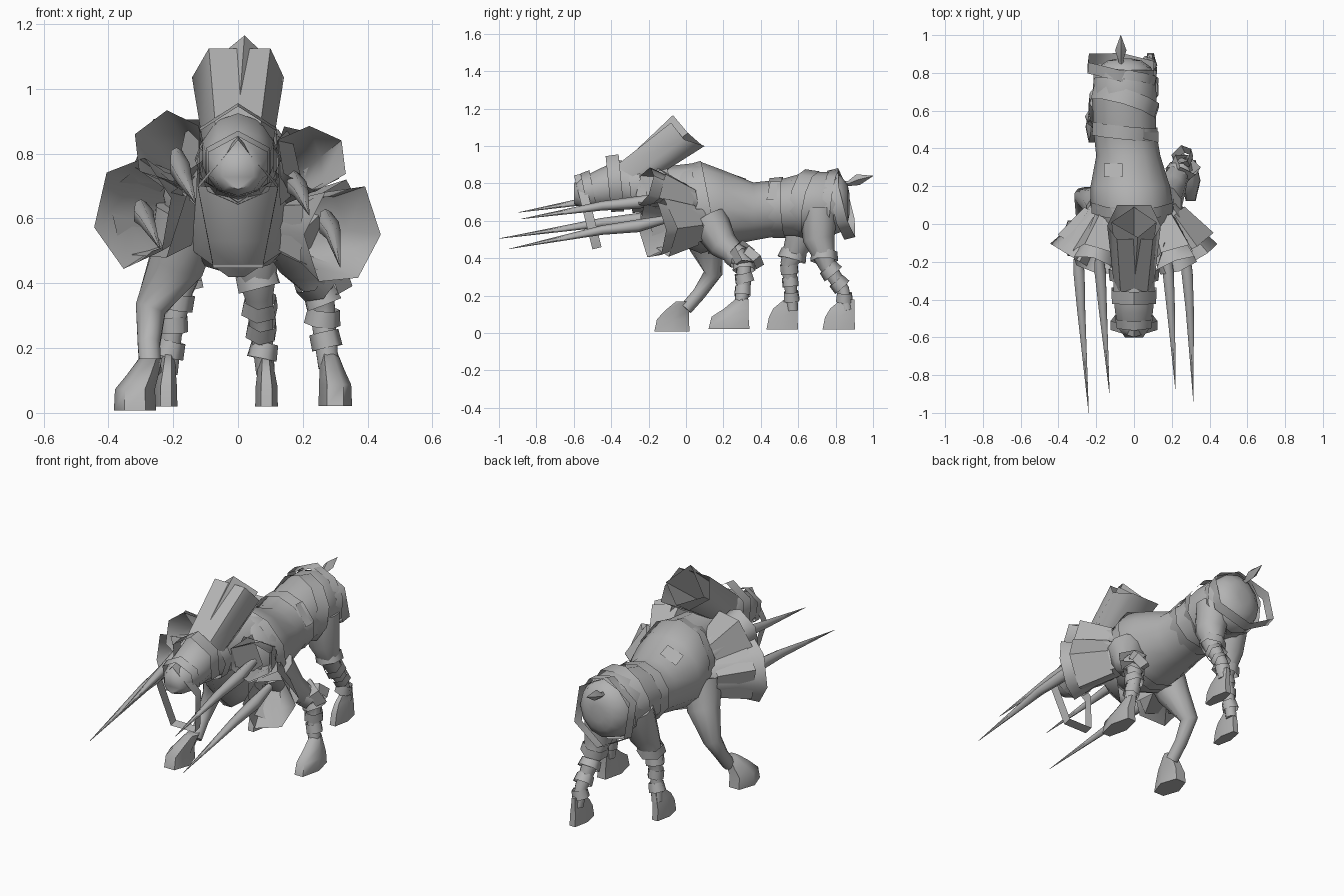
import bpy, math, random
from mathutils import Vector

random.seed(4)
grey = bpy.data.materials.new("stone_grey")
grey.diffuse_color = (0.45, 0.45, 0.45, 1)
X, Y, Z = Vector((1, 0, 0)), Vector((0, 1, 0)), Vector((0, 0, 1))


def mesh(name, verts, faces):
    me = bpy.data.meshes.new(name)
    me.from_pydata([tuple(v) for v in verts], [], faces)
    me.materials.append(grey)
    ob = bpy.data.objects.new(name, me)
    bpy.context.collection.objects.link(ob)
    return ob


def tube(name, path, n=8, ref=X, axes=None, cap=True, start=90, jag=0.0):
    """Loft elliptical rings (x, y, z, ra, rb) along a path."""
    pts = [Vector(p[:3]) for p in path]
    verts, faces = [], []
    for i, p in enumerate(path):
        if axes:
            a, b = axes
        else:
            t = (pts[min(i + 1, len(pts) - 1)] - pts[max(i - 1, 0)]).normalized()
            a = (ref - t * ref.dot(t)).normalized()
            b = t.cross(a)
        ra, rb = p[3], p[-1]
        last = i == len(path) - 1
        for k in range(n):
            an = math.radians(start) + 2 * math.pi * k / n
            s = 1 + (random.uniform(-jag, jag) if last else 0)
            verts.append(pts[i] + (a * math.cos(an) * ra + b * math.sin(an) * rb) * s)
    for i in range(len(path) - 1):
        for k in range(n):
            q = i * n + k
            r = i * n + (k + 1) % n
            faces.append((q, r, r + n, q + n))
    if cap:
        faces += [tuple(range(n))[::-1], tuple(range(len(verts) - n, len(verts)))]
    return mesh(name, verts, faces)


def band(name, c, d, ra, rb, width=0.06, n=8, flare=1.05, start=90):
    """Cloth strip wrapped round the direction d."""
    c, d = Vector(c), Vector(d).normalized()
    ref = Z if abs(d.y) < 0.3 and abs(d.z) < 0.3 else X
    h = d * width / 2
    path = [(*(c - h), ra, rb), (*(c + h), ra * flare, rb * flare)]
    return tube(name, path, n, ref, cap=False, start=start)


# Torso, rump to chest: x, y, z, half width, half height
torso = [(-.05, .875, .69, .04, .05), (-.05, .865, .69, .09, .1), (-.05, .83, .69, .14, .15),
         (-.05, .76, .69, .165, .172), (-.05, .65, .69, .17, .172), (-.05, .5, .67, .165, .15),
         (-.03, .36, .65, .17, .155), (-.02, .2, .665, .21, .205), (-.01, .08, .67, .22, .245),
         (0, -.03, .68, .17, .21), (0, -.1, .66, .11, .15)]
tube("torso", torso, 12, axes=(X, Z))

# Neck and head
head = [(0, .06, .74, .15, .17), (0, -.12, .76, .13, .13), (0, -.25, .78, .115, .12),
        (0, -.36, .80, .115, .125), (0, -.47, .77, .105, .105), (0, -.56, .75, .08, .08),
        (0, -.6, .745, .05, .055)]
tube("head", head, 10, axes=(X, Z))

# Pointed bib on the chest
mesh("chest_bib", [(-.11, -.2, .7), (.11, -.2, .7), (.11, -.13, .53), (.02, -.09, .42),
                   (-.03, -.09, .42), (-.11, -.13, .53), (0, -.26, .69), (0, -.2, .53),
                   (-.14, .02, .5), (.14, .02, .5), (-.17, 0, .7), (.17, 0, .7)],
     [(0, 6, 7, 5), (6, 1, 2, 7), (5, 7, 3, 4), (7, 2, 3), (5, 4, 8), (3, 2, 9),
      (0, 5, 8, 10), (1, 11, 9, 2)])

# Head crest: two nested open sleeves sweeping up and back
crest_base = [(-.07, -.38, .89), (.07, -.38, .89), (.11, -.29, .84),
              (.07, -.2, .81), (-.07, -.2, .81), (-.11, -.29, .84)]
crest_mouth = [(-.09, -.08, 1.125), (.1, -.08, 1.125), (.142, -.01, 1.035),
               (.09, .1, 1.0), (-.09, .1, 1.0), (-.142, -.01, 1.035)]
mesh("head_crest", crest_base + crest_mouth,
     [(k, (k + 1) % 6, (k + 1) % 6 + 6, k + 6) for k in range(6)])
inner_base = [(0, -.36, .89), (.08, -.28, .85), (0, -.2, .82), (-.08, -.28, .85)]
inner_mouth = [(.02, -.07, 1.165), (.12, .01, 1.07), (0, .09, 1.0), (-.12, .01, 1.05)]
mesh("crest_lining", inner_base + inner_mouth,
     [(k, (k + 1) % 4, (k + 1) % 4 + 4, k + 4) for k in range(4)])
for s in (-1, 1):
    mesh("neck_rag", [(s * .12, -.24, .84), (s * .16, -.1, .88), (s * .2, -.06, .7),
                      (s * .13, -.2, .64)], [(0, 1, 2, 3)])

# Spindle tail
tube("tail", [(-.06, .82, .80, .012), (-.07, .87, .80, .014), (-.07, .92, .82, .03),
              (-.07, 1.0, .84, .001)], 4)

# Shoulder sleeves with ragged open mouths: root, mouth, radii, first corner
sleeves = [((-.13, .06, .72), (-.21, -.22, .82), .12, .12, 10),
           ((-.16, .08, .62), (-.32, -.18, .62), .17, .14, 45),
           ((.13, .06, .70), (.23, -.22, .79), .11, .12, 0),
           ((.16, .08, .58), (.32, -.18, .55), .16, .14, 30)]
for root, mouth, ra, rb, st in sleeves:
    r, m = Vector(root), Vector(mouth)
    tube("shoulder_sleeve", [(*r, ra * .6, rb * .6), (*r.lerp(m, .55), ra * .75, rb * .75),
                             (*m, ra, rb)], 6, Z, cap=False, jag=.1, start=st)
    tube("sleeve_layer", [(*r.lerp(m, .15), ra * .7, rb * .7),
                          (*r.lerp(m, .8), ra * 1.05, rb * 1.05)], 5, Z, cap=False, jag=.12,
         start=st + 25)

# Long tusks: base, middle, tip
tusks = [((-.19, -.1, .80), (-.165, -.45, .72), (-.13, -.895, .645)),
         ((-.30, -.1, .64), (-.28, -.45, .59), (-.24, -1.0, .505)),
         ((.17, -.1, .73), (.195, -.45, .68), (.22, -.88, .61)),
         ((.27, -.1, .61), (.295, -.45, .55), (.315, -.945, .45))]
for b, m, t in tusks:
    q = Vector(b).lerp(Vector(m), .45) + Vector((0, 0, -.01))
    tube("tusk", [(*b, .02), (*q, .034), (*m, .025), (*t, .001)], 6)

# Legs: joint path and hoof (x, back y, front y, half width, base z)
legs = {
    "front_left": ([(-.15, .07, .62, .11), (-.19, .11, .46, .09), (-.27, .145, .32, .05),
                    (-.275, .07, .21, .036), (-.27, 0, .13, .035)], (-.318, .02, -.17, .065, .008)),
    "front_right": ([(.15, .12, .6, .11), (.2, .2, .47, .08), (.255, .31, .38, .045),
                     (.265, .31, .27, .038), (.28, .29, .14, .033)], (.3, .34, .12, .052, .022)),
    "hind_left": ([(-.14, .66, .66, .1), (-.165, .61, .5, .08), (-.185, .55, .37, .045),
                   (-.205, .56, .24, .033), (-.215, .57, .12, .03)], (-.222, .6, .43, .035, .02)),
    "hind_right": ([(.03, .71, .66, .1), (.05, .71, .5, .085), (.065, .755, .36, .045),
                    (.075, .84, .23, .034), (.085, .86, .12, .03)], (.088, .905, .73, .035, .02)),
}
for name, (path, (x, back, front, w, z)) in legs.items():
    tube(name + "_leg", path, 10)
    mid, h, ax = (back + front) / 2, (back - front) / 2, path[-1][0]
    # Hoof with a blunt toe sloping up to the ankle
    rings = [(x, mid, z, w, h), (x, mid + h * .05, z + .065, w * .95, h * .9),
             ((x + ax) / 2, back - .07, z + .11, w * .75, .065),
             (ax, back - .04, z + .16, w * .55, .035)]
    tube(name + "_hoof", [(*r[:4], r[4] * 1.15) for r in rings], 6, axes=(X, Y), start=0)
    if name == "front_left":
        continue
    # Wrappings down the shin
    for i, f in ((1, .65), (2, .2), (2, .75), (3, .35)):
        c = Vector(path[i]).lerp(Vector(path[i + 1]), f)
        d = (Vector(path[i + 1][:3]) - Vector(path[i][:3])).normalized()
        d += Vector((random.uniform(-.35, .35), random.uniform(-.3, .3), 0))
        r = c[3] * 1.08 + .007
        band(name + "_wrap", c[:3], d, r, r, .05, 6, random.uniform(1, 1.15),
             random.uniform(0, 60))
# Loose knot at the bent front elbow
band("elbow_knot", (.27, .3, .42), (.5, .6, .5), .07, .06, .06, 5, 1.2)
band("elbow_knot", (.26, .35, .4), (-.3, .5, .5), .05, .06, .05, 5, 1.2)

# Torso wraps: centre, direction, radii, width
for c, d, ra, rb, w in [((-.05, .77, .69), (.12, 1, -.12), .172, .178, .05),
                        ((-.05, .64, .692), (.3, 1, -.2), .184, .18, .08),
                        ((-.05, .49, .67), (.1, 1, .05), .178, .16, .07),
                        ((-.01, .1, .67), (0, 1, .2), .225, .245, .06)]:
    band("torso_wrap", c, d, ra, rb, w, 10, 1.02)
# Loose loop behind the rump
band("rump_loop", (-.07, .83, .69), (.12, 1, .25), .2, .19, .06, 6, 1.0)
# Small patches on the flank and back
mesh("flank_patch", [(.13, .43, .71), (.13, .49, .71), (.05, .51, .81), (.05, .45, .81)],
     [(0, 1, 2, 3)])
mesh("back_patch", [(-.16, .25, .815), (-.06, .25, .85), (-.06, .32, .825), (-.16, .32, .785)],
     [(0, 1, 2, 3)])

# Head straps: brow bands, muzzle band, hanging muzzle loop
band("brow_band", (0, -.38, .80), (0, 1, .1), .135, .15, .07, 6, 1.02)
band("cheek_band", (0, -.27, .78), (0, 1, .1), .13, .135, .06, 8, 1.03)
band("muzzle_band", (0, -.52, .76), (0, 1, .2), .105, .1, .05, 6, 1.08)
band("muzzle_loop", (0, -.52, .63), (0, 1, .25), .13, -.225, .05, 5, 1.0, 90)

# Soft shading with crisp edges
bpy.ops.object.select_all(action='SELECT')
bpy.context.view_layer.objects.active = bpy.data.objects["torso"]
bpy.ops.object.shade_smooth_by_angle(angle=math.radians(62))
